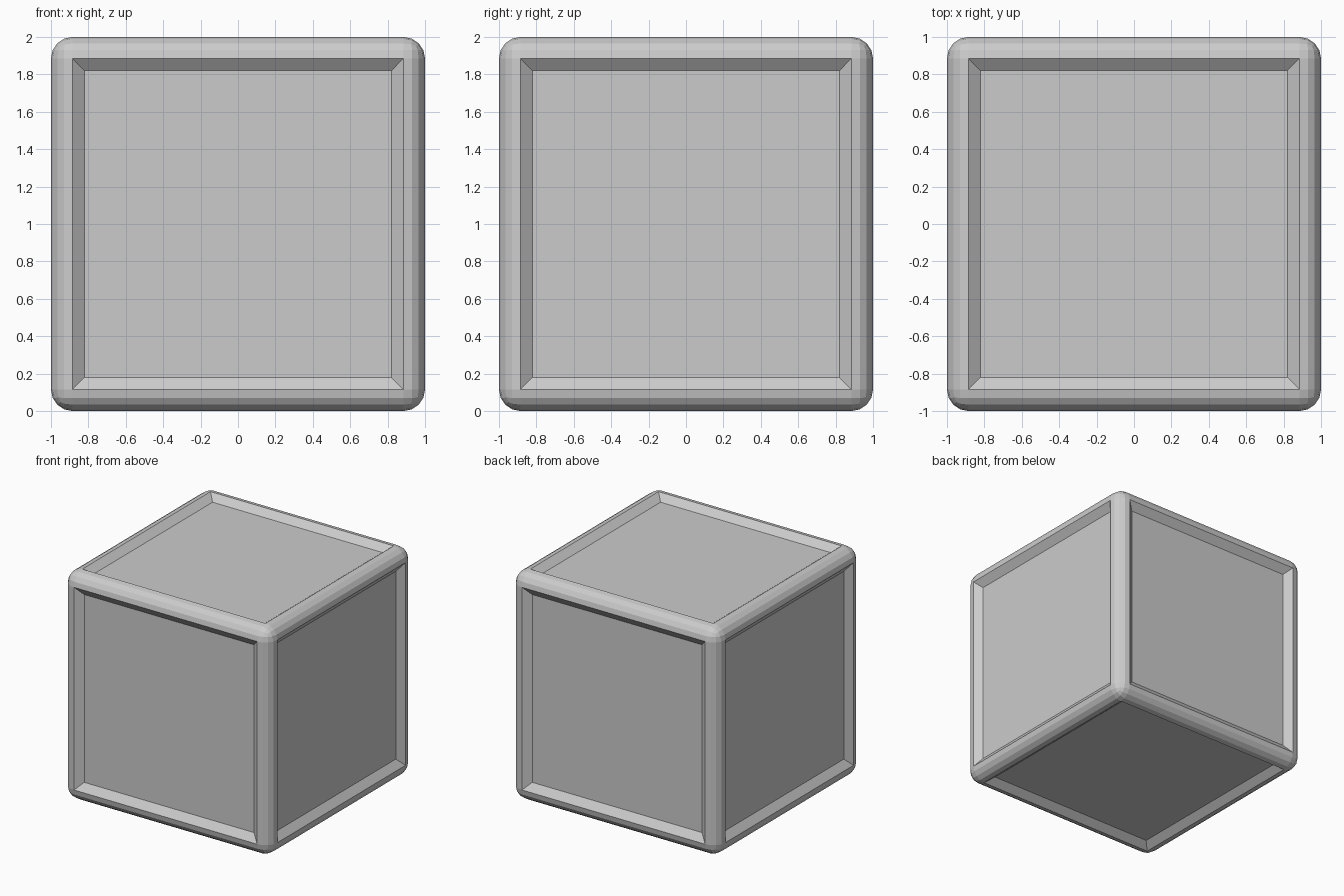
import bpy
import bmesh

EDGE_RADIUS = 0.115   # rounding of the outer edges
WALL_INSET = 0.065    # slope width of the recess walls
RECESS_DEPTH = 0.05

default = bpy.data.objects.get("Cube")
if default:
    bpy.data.objects.remove(default, do_unlink=True)

# Plain grey material
grey = bpy.data.materials.new("light_grey")
grey.use_nodes = True
colour = (0.6, 0.6, 0.6, 1)
grey.diffuse_color = colour
grey.node_tree.nodes["Principled BSDF"].inputs["Base Color"].default_value = colour

# Rounded box
bm = bmesh.new()
bmesh.ops.create_cube(bm, size=2)
bmesh.ops.bevel(bm, geom=bm.edges[:], offset=EDGE_RADIUS, offset_type='OFFSET',
                segments=4, profile=0.5, affect='EDGES', clamp_overlap=True)

# Sunken panel with sloping walls on each of the six sides
panels = [f for f in bm.faces if f.calc_area() > 1]
bmesh.ops.inset_individual(bm, faces=panels, thickness=WALL_INSET,
                           depth=-RECESS_DEPTH, use_even_offset=True)
bmesh.ops.recalc_face_normals(bm, faces=bm.faces[:])

mesh = bpy.data.meshes.new("panelled_box")
bm.to_mesh(mesh)
bm.free()
mesh.materials.append(grey)

box = bpy.data.objects.new("panelled_box", mesh)
box.location.z = 1
bpy.context.collection.objects.link(box)
